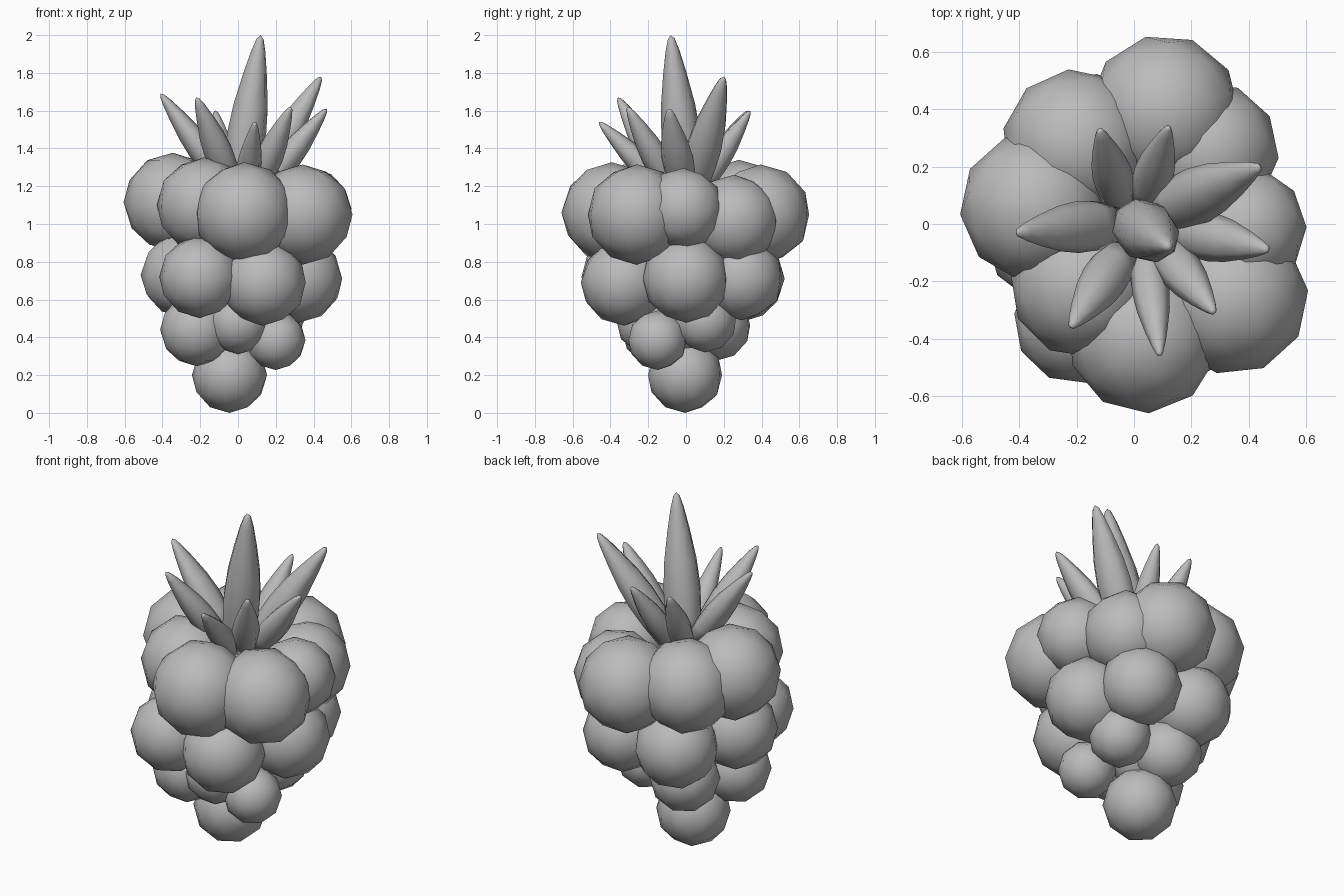
import bpy, bmesh, random
from math import cos, sin, pi
from mathutils import Vector, Matrix

if "Cube" in bpy.data.objects:
    bpy.data.objects.remove(bpy.data.objects["Cube"], do_unlink=True)

random.seed(4)
grey = bpy.data.materials.new("plain_grey")
grey.use_nodes = True
colour = (0.5, 0.5, 0.5, 1)
grey.diffuse_color = colour
grey.node_tree.nodes["Principled BSDF"].inputs["Base Color"].default_value = colour


def finish(bm, name):
    """Turn a bmesh into a smooth grey object."""
    bmesh.ops.recalc_face_normals(bm, faces=bm.faces)
    for f in bm.faces:
        f.smooth = True
    mesh = bpy.data.meshes.new(name)
    bm.to_mesh(mesh)
    bm.free()
    mesh.materials.append(grey)
    obj = bpy.data.objects.new(name, mesh)
    bpy.context.collection.objects.link(obj)
    return obj


def berry(name, x, y, z, r):
    bm = bmesh.new()
    bmesh.ops.create_icosphere(bm, subdivisions=2, radius=r)
    obj = finish(bm, name)
    obj.location = (x, y, z)
    obj.rotation_euler.z = random.uniform(0, pi / 3)


def leaf(name, base, tip, width, thick):
    """Blunt eight-sided blade from base to tip, flattened towards the axis."""
    base, tip = Vector(base), Vector(tip)
    along = (tip - base).normalized()
    side = along.cross(Vector((0, 0, 1))).normalized()
    out = side.cross(along)
    bm = bmesh.new()
    rings = []
    for t, s in ((0, .8), (.2, .96), (.38, 1), (.56, .88), (.76, .6), (.9, .36), (.975, .18)):
        c = base.lerp(tip, t)
        rings.append([bm.verts.new(c + side * (cos(k * pi / 4) * s * width / 2)
                                   + out * (sin(k * pi / 4) * s * thick / 2))
                      for k in range(8)])
    for a, b in zip(rings, rings[1:]):
        for k in range(8):
            bm.faces.new((a[k], a[k - 1], b[k - 1], b[k]))
    end = bm.verts.new(tip)
    for k in range(8):
        bm.faces.new((rings[-1][k], rings[-1][k - 1], end))
    bm.faces.new(rings[0])
    finish(bm, name)


# Berries in rings, from the wide top down to the single bottom one
layers = {
    "top_berry": [
        (.105, .395, 1.05, .265), (-.2, .28, 1.08, .26), (-.345, .06, 1.115, .262),
        (-.18, -.215, 1.1, .252), (.033, -.393, 1.06, .267), (.343, -.26, 1.05, .265),
        (.385, -.015, 1.08, .216), (.265, .255, 1.02, .24)],
    "middle_berry": [
        (.322, 0, .71, .232), (.2, .295, .71, .22), (-.145, .295, .71, .228),
        (-.29, -.05, .73, .226), (-.202, -.34, .72, .217), (.135, -.33, .69, .228)],
    "lower_berry": [
        (.2, -.15, .385, .158), (.18, .1, .49, .17), (-.1, .155, .465, .19),
        (-.22, -.15, .44, .193), (0, -.2, .48, .17)],
    "bottom_berry": [(-.045, -.005, .2, .2)],
}
for name, spots in layers.items():
    for i, spot in enumerate(spots):
        berry(f"{name}_{i + 1}", *spot)

# Core closing the gaps between the berries
bm = bmesh.new()
bmesh.ops.create_uvsphere(bm, u_segments=12, v_segments=8, radius=.22,
                          matrix=Matrix.Translation((0, 0, .75)) @ Matrix.Diagonal((1, 1, 2, 1)))
finish(bm, "core")

# Crown of leaves
leaves = [
    ((0, .005, 1.15), (.12, -.08, 2), .21, .21),
    ((.09, .04, 1.2), (.44, .2, 1.78), .2, .17),
    ((-.07, 0, 1.22), (-.41, -.03, 1.69), .18, .14),
    ((-.04, -.1, 1.22), (-.22, -.36, 1.67), .16, .14),
    ((.15, -.02, 1.2), (.47, -.09, 1.61), .17, .14),
    ((.1, -.08, 1.2), (.28, -.31, 1.62), .15, .14),
    ((.04, -.1, 1.18), (.09, -.46, 1.54), .13, .13),
    ((.04, .08, 1.2), (.12, .34, 1.6), .14, .13),
    ((-.05, .08, 1.2), (-.12, .33, 1.6), .14, .13),
]
for i, spec in enumerate(leaves):
    leaf(f"crown_leaf_{i + 1}", *spec)
